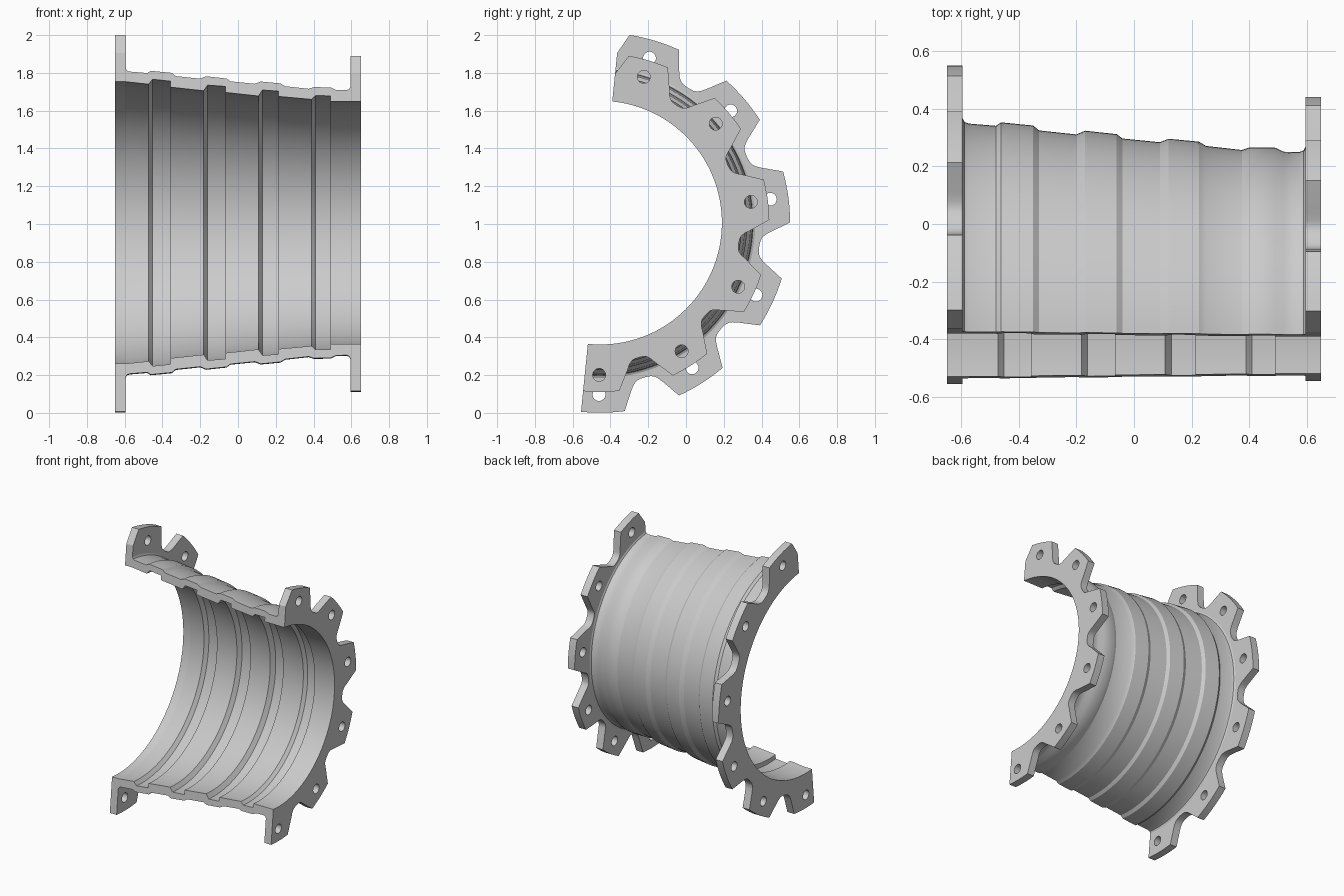
import bpy
import bmesh
from math import radians, sin, cos
from mathutils import Vector

if "Cube" in bpy.data.objects:
    bpy.data.objects.remove(bpy.data.objects["Cube"], do_unlink=True)

# Half casing: axis along x, cut plane slightly tilted
AXIS_Y, AXIS_Z = -0.455, 1.007
START, END = -95.75, 84.25
PITCH, FIRST_TAB, TABS = 360 / 11, -90.35, 6

grey = bpy.data.materials.new("light_grey_metal")
grey.use_nodes = True
colour = (0.6, 0.6, 0.6, 1)
grey.diffuse_color = colour
grey.node_tree.nodes["Principled BSDF"].inputs["Base Color"].default_value = colour


def polar(r, deg):
    return AXIS_Y + r * cos(radians(deg)), AXIS_Z + r * sin(radians(deg))


def arc(r, a, b, steps):
    return [polar(r, a + (b - a) * i / steps) for i in range(steps + 1)]


def add_object(name, bm):
    bmesh.ops.remove_doubles(bm, verts=bm.verts, dist=0.0001)
    bmesh.ops.recalc_face_normals(bm, faces=bm.faces)
    mesh = bpy.data.meshes.new(name)
    bm.to_mesh(mesh)
    bm.free()
    mesh.materials.append(grey)
    obj = bpy.data.objects.new(name, mesh)
    bpy.context.collection.objects.link(obj)
    bpy.ops.object.select_all(action='DESELECT')
    obj.select_set(True)
    bpy.context.view_layer.objects.active = obj
    bpy.ops.object.shade_smooth_by_angle(angle=radians(25))
    return obj


# Ribbed wall: closed (x, radius) profile swept through half a turn
def build_wall():
    outer = [(-0.595, 0.822), (-0.589, 0.81), (-0.575, 0.804), (-0.48, 0.796),
             (-0.462, 0.808), (-0.35, 0.797), (-0.33, 0.78), (-0.2, 0.766),
             (-0.17, 0.779), (-0.06, 0.767), (-0.04, 0.752), (0.09, 0.739),
             (0.12, 0.751), (0.225, 0.741), (0.25, 0.726), (0.375, 0.712),
             (0.4, 0.721), (0.49, 0.72), (0.52, 0.706), (0.575, 0.705),
             (0.589, 0.711), (0.595, 0.723)]
    bore = [(0.595, 0.645), (0.489, 0.645), (0.489, 0.675), (0.41, 0.676),
            (0.389, 0.656), (0.214, 0.672), (0.214, 0.7), (0.13, 0.706),
            (0.108, 0.674), (-0.066, 0.693), (-0.066, 0.725), (-0.161, 0.732),
            (-0.182, 0.702), (-0.357, 0.721), (-0.357, 0.753), (-0.452, 0.763),
            (-0.473, 0.737), (-0.595, 0.75)]
    profile = outer + bore
    bm = bmesh.new()
    steps, n = 72, len(profile)
    rings = []
    for i in range(steps + 1):
        angle = START + (END - START) * i / steps
        rings.append([bm.verts.new((x, *polar(r, angle))) for x, r in profile])
    for a, b in zip(rings, rings[1:]):
        for j in range(n):
            k = (j + 1) % n
            bm.faces.new((a[j], a[k], b[k], b[j]))
    bm.faces.new(rings[0])
    bm.faces.new(rings[-1])
    add_object("ribbed_wall", bm)


# Lobed flange: outline and bolt holes as a filled curve with thickness
def build_flange(name, x, bore, tip, half_tip, hole_r):
    side = [(10.95, tip - 0.103), (12.0, tip - 0.128), (13.0, tip - 0.143),
            (14.2, tip - 0.151), (PITCH / 2, tip - 0.154)]
    tab = [(-a, r) for a, r in reversed(side)]
    tab += [(half_tip * t / 4, tip) for t in range(-4, 5)] + side[:-1]
    outline = [polar(tip, START)]
    for k in range(TABS):
        centre = FIRST_TAB + k * PITCH
        outline += [polar(r, centre + a) for a, r in tab
                    if START + 0.5 < centre + a < END - 0.5]
    outline.append(polar(tip - 0.103, END))
    outline += arc(bore, END, START, 72)
    loops = [outline]
    for k in range(TABS):
        cy, cz = polar(hole_r, FIRST_TAB + k * PITCH)
        loops.append([(cy + 0.034 * cos(radians(t)), cz + 0.034 * sin(radians(t)))
                      for t in range(0, 360, 15)])

    curve = bpy.data.curves.new(name + "_outline", 'CURVE')
    curve.dimensions = '2D'
    curve.fill_mode = 'BOTH'
    curve.extrude = 0.0275
    for loop in loops:
        spline = curve.splines.new('POLY')
        spline.points.add(len(loop) - 1)
        for point, (y, z) in zip(spline.points, loop):
            point.co = (y, z, 0, 1)
        spline.use_cyclic_u = True
    helper = bpy.data.objects.new(name + "_outline", curve)
    bpy.context.collection.objects.link(helper)
    graph = bpy.context.evaluated_depsgraph_get()
    flat = bpy.data.meshes.new_from_object(helper.evaluated_get(graph))
    bm = bmesh.new()
    bm.from_mesh(flat)
    bpy.data.objects.remove(helper, do_unlink=True)
    bpy.data.curves.remove(curve)
    bpy.data.meshes.remove(flat)
    # Stand the plate up so its thickness runs along x
    for v in bm.verts:
        y, z, depth = v.co
        v.co = Vector((x + depth, y, z))
    add_object(name, bm)


build_wall()
build_flange("large_flange", -0.6225, 0.75, 1.006, 7.8, 0.91)
build_flange("small_flange", 0.6225, 0.645, 0.896, 6.9, 0.806)
